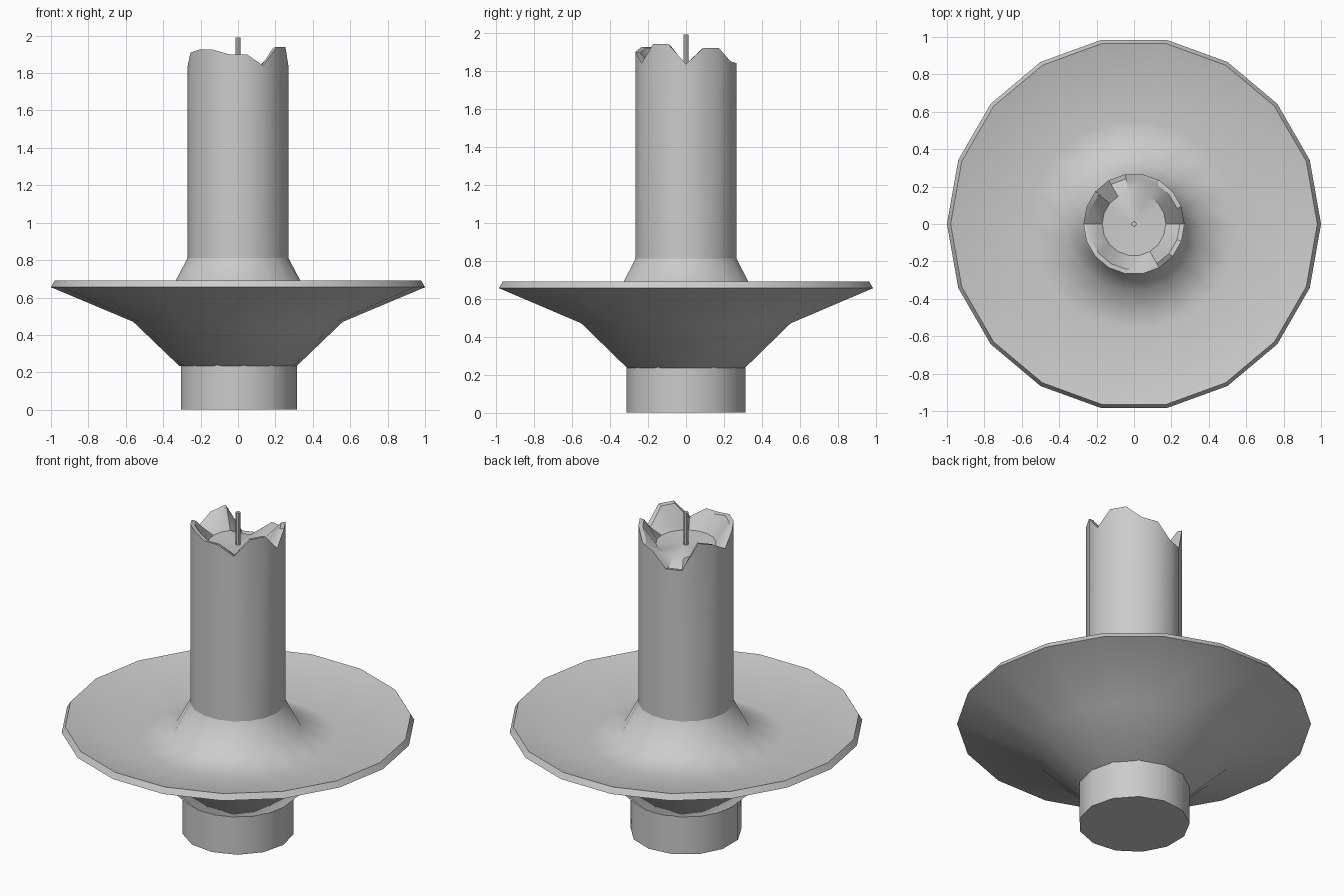
import bpy
from math import cos, sin, radians, tau

if "Cube" in bpy.data.objects:
    bpy.data.objects.remove(bpy.data.objects["Cube"])


def lathe(name, rings, sides, cap_start=False, cap_end=False, angle=35):
    """Skin rings of (radius, z); z may be a list with one height per side."""
    verts, faces = [], []
    for r, z in rings:
        for i in range(sides):
            a = tau * i / sides
            h = z[i] if isinstance(z, list) else z
            verts.append((r * cos(a), r * sin(a), h))
    for k in range(len(rings) - 1):
        for i in range(sides):
            j = (i + 1) % sides
            a, b = k * sides, (k + 1) * sides
            faces.append((a + i, a + j, b + j, b + i))
    if cap_start:
        faces.append(tuple(reversed(range(sides))))
    if cap_end:
        n = (len(rings) - 1) * sides
        faces.append(tuple(range(n, n + sides)))
    me = bpy.data.meshes.new(name)
    me.from_pydata(verts, [], faces)
    ob = bpy.data.objects.new(name, me)
    bpy.context.collection.objects.link(ob)
    bpy.ops.object.select_all(action='DESELECT')
    ob.select_set(True)
    bpy.context.view_layer.objects.active = ob
    bpy.ops.object.shade_smooth_by_angle(angle=radians(angle))
    return ob


# foot under the dish
lathe("foot", [(0.315, 0), (0.315, 0.24)], 13, True, True)

# double-walled dish flaring up into a collar around the candle
lathe("dish", [(0.315, 0.235), (0.56, 0.47), (1.0, 0.655), (0.98, 0.69),
               (0.56, 0.59), (0.36, 0.64), (0.27, 0.81)], 18, True, True, 50)

# candle with a broken, melted rim: one height per 20 degrees
rim = [1.835, 1.92, 1.92, 1.85, 1.84, 1.75, 1.75, 1.915, 1.89,
       1.835, 1.91, 1.925, 1.925, 1.90, 1.90, 1.84, 1.94, 1.94]
inner = [z - 0.005 for z in rim]
pool = [min(1.80, z + 0.03) for z in rim]
lathe("candle", [(0.27, 0.78), (0.27, rim), (0.245, inner), (0.17, pool),
                 (0.015, 1.79)], 18, True, True)

# wick
lathe("wick", [(0.014, 1.77), (0.014, 1.99)], 8, True, True)
